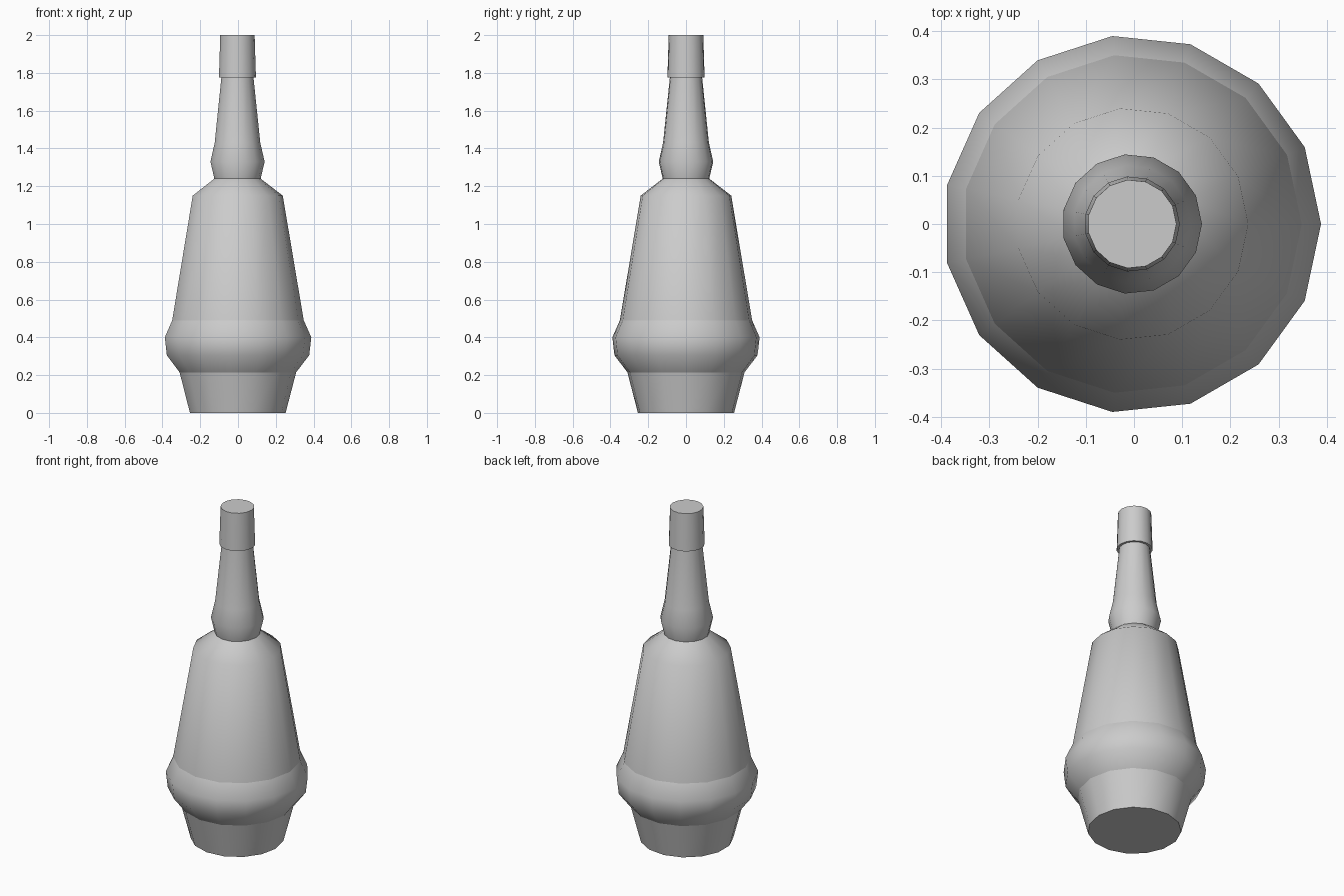
import bpy, bmesh, math

if "Cube" in bpy.data.objects:
    bpy.data.objects.remove(bpy.data.objects["Cube"])

SIDES = 15
X_OFF = -0.004  # odd side count: recentre the bounding box


def lathe(name, profile, bottom=False, top=False):
    """Revolve (radius, z) points; sides are smooth, end caps flat with sharp rims."""
    bm = bmesh.new()
    rings = []
    for r, z in profile:
        rings.append([bm.verts.new((X_OFF + r * math.cos(2 * math.pi * i / SIDES),
                                    r * math.sin(2 * math.pi * i / SIDES), z))
                      for i in range(SIDES)])
    for a, b in zip(rings, rings[1:]):
        for i in range(SIDES):
            j = (i + 1) % SIDES
            bm.faces.new((a[i], a[j], b[j], b[i])).smooth = True
    caps = []
    if bottom:
        caps.append(bm.faces.new(rings[0][::-1]))
    if top:
        caps.append(bm.faces.new(rings[-1]))
    for f in caps:
        f.smooth = False
        for e in f.edges:
            e.smooth = False
    mesh = bpy.data.meshes.new(name)
    bm.to_mesh(mesh)
    bm.free()
    obj = bpy.data.objects.new(name, mesh)
    bpy.context.collection.objects.link(obj)
    return obj


# tapered foot
lathe("bottle_base", [(0.256, 0), (0.312, 0.215)], bottom=True)
# bulging band
lathe("bottle_belly", [(0.312, 0.215), (0.381, 0.305), (0.392, 0.40), (0.352, 0.49)])
# long tapering body and shoulder
lathe("bottle_body", [(0.352, 0.49), (0.241, 1.15), (0.124, 1.24)])
# neck with swollen foot
lathe("bottle_neck", [(0.124, 1.24), (0.145, 1.33), (0.122, 1.43), (0.086, 1.775)])
# stopper cap
lathe("bottle_cap", [(0.099, 1.775), (0.092, 2.0)], bottom=True, top=True)
